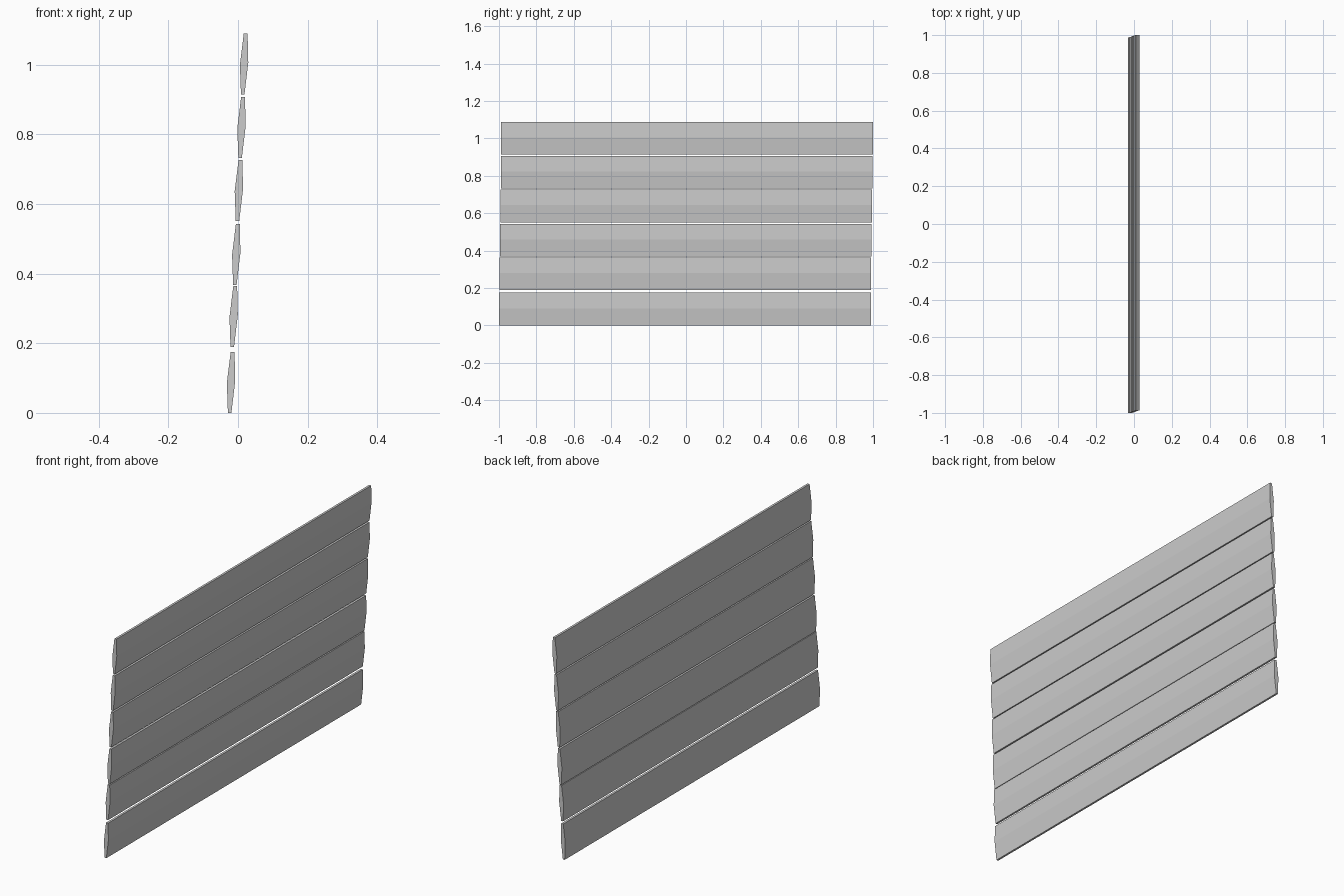
import bpy
import bmesh

if "Cube" in bpy.data.objects:
    bpy.data.objects.remove(bpy.data.objects["Cube"])

# Six-sided plank cross-section (x, z), relative to the lowest plank
PROFILE = [(-0.029, 0.0), (-0.019, 0.0), (-0.008, 0.092),
           (-0.010, 0.175), (-0.021, 0.175), (-0.032, 0.086)]
BOTTOMS = [0.0, 0.189, 0.368, 0.551, 0.732, 0.914]
STEP_X, STEP_Y = 0.0075, 0.0024
LENGTH = 2.0 - 5 * STEP_Y


def plank(index, z):
    """Extrude the profile along y, shifted a little for each course."""
    dx = index * STEP_X
    y0 = -1.0 + index * STEP_Y
    bm = bmesh.new()
    ends = [[bm.verts.new((x + dx, y, z + pz)) for x, pz in PROFILE]
            for y in (y0, y0 + LENGTH)]
    bm.faces.new(ends[0])
    bm.faces.new(ends[1][::-1])
    n = len(PROFILE)
    for i in range(n):
        j = (i + 1) % n
        bm.faces.new((ends[0][i], ends[1][i], ends[1][j], ends[0][j]))
    bmesh.ops.recalc_face_normals(bm, faces=bm.faces)
    name = f"plank_{index + 1}"
    mesh = bpy.data.meshes.new(name)
    bm.to_mesh(mesh)
    bm.free()
    bpy.context.collection.objects.link(bpy.data.objects.new(name, mesh))


# Stack of planks, each leaning slightly further along x
for i, z in enumerate(BOTTOMS):
    plank(i, z)
